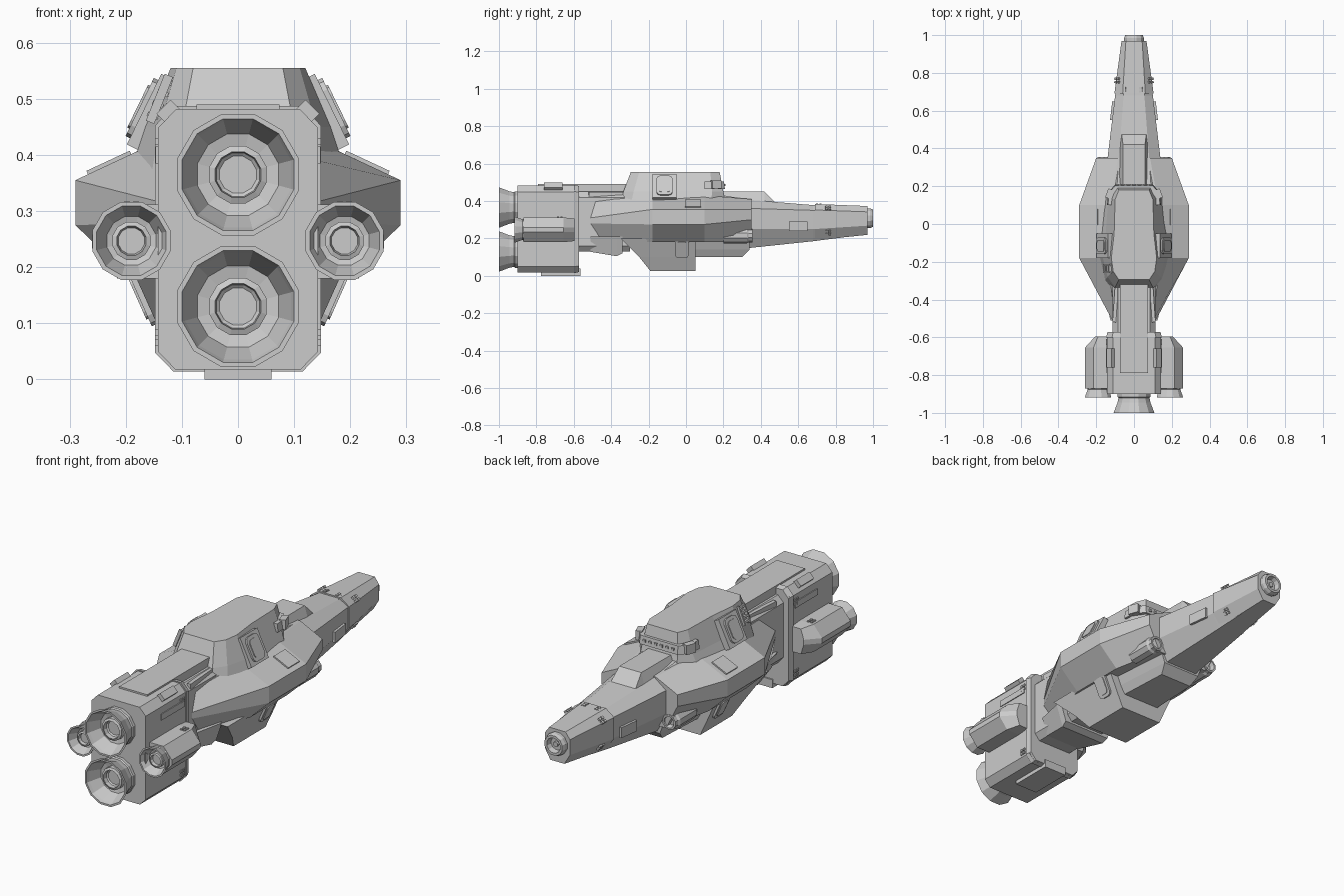
import bpy, bmesh, math
from mathutils import Matrix, Vector


def finish(name, bm):
    bmesh.ops.recalc_face_normals(bm, faces=bm.faces)
    me = bpy.data.meshes.new(name)
    bm.to_mesh(me)
    bm.free()
    ob = bpy.data.objects.new(name, me)
    bpy.context.collection.objects.link(ob)
    return ob


def sym(half):
    # mirror a half outline (x > 0) into a closed ring
    return half + [(-a, b) for a, b in reversed(half)]


def loft(name, sections, axis='y', flip=1):
    # sections: (position, ring); ring is (x,z) along y or (x,y) along z
    bm = bmesh.new()
    rings = []
    for t, ring in sections:
        rings.append([bm.verts.new((a * flip, t, b) if axis == 'y' else (a * flip, b, t)) for a, b in ring])
    n = len(rings[0])
    for r0, r1 in zip(rings, rings[1:]):
        for i in range(n):
            j = (i + 1) % n
            bm.faces.new((r0[i], r0[j], r1[j], r1[i]))
    bm.faces.new(rings[0])
    bm.faces.new(rings[-1])
    return finish(name, bm)


def lathe(name, profile, x, z, n=12):
    # profile (radius, y) turned about an axis parallel to y
    bm = bmesh.new()
    rings = []
    for r, y in profile:
        rings.append([bm.verts.new((x + r * math.cos((i + .5) * math.tau / n), y,
                                    z + r * math.sin((i + .5) * math.tau / n))) for i in range(n)])
    for r0, r1 in zip(rings, rings[1:]):
        for i in range(n):
            j = (i + 1) % n
            bm.faces.new((r0[i], r0[j], r1[j], r1[i]))
    bm.faces.new(rings[0])
    bm.faces.new(rings[-1])
    return finish(name, bm)


def box(name, c, s, tilt=0, yaw=0, bevel=0):
    # tilt leans the +x face upward (degrees), yaw turns about z
    bm = bmesh.new()
    bmesh.ops.create_cube(bm, size=1)
    bmesh.ops.scale(bm, vec=s, verts=bm.verts)
    if bevel:
        # round only the edges running through the thin x direction
        es = [e for e in bm.edges if abs(e.verts[0].co.x - e.verts[1].co.x) > 1e-5]
        bmesh.ops.bevel(bm, geom=es, offset=bevel, segments=2, profile=.5, affect='EDGES')
    m = Matrix.Rotation(math.radians(yaw), 4, 'Z') @ Matrix.Rotation(math.radians(-tilt), 4, 'Y')
    bmesh.ops.transform(bm, matrix=Matrix.Translation(c) @ m, verts=bm.verts)
    return finish(name, bm)


def both(name, c, s, tilt=0, yaw=0, bevel=0):
    for k, side in ((1, 'right'), (-1, 'left')):
        box(f'{name}_{side}', (c[0] * k, c[1], c[2]), s, tilt * k, yaw * k, bevel)


def dots(name, c, tilt=0, yaw=0):
    # square of four little manoeuvring jets on both sides
    t = math.radians(tilt)
    for a in (-1, 1):
        for b in (-1, 1):
            p = (c[0] - .009 * b * math.sin(t), c[1] + .009 * a, c[2] + .009 * b * math.cos(t))
            both(f'{name}_{a}_{b}', p, (.01, .012, .012), tilt, yaw)


# main hull with wide side edges
def hull(xt, zt, xe, z1, z0, xb, zb):
    return sym([(xt, zt), (xe, z1), (xe, z0), (xb, zb)])


loft('main_hull', [
    (-.51, hull(.10, .40, .115, .31, .28, .10, .20)),
    (-.18, hull(.14, .425, .29, .355, .275, .19, .18)),
    (.10, hull(.13, .43, .29, .355, .275, .19, .18)),
    (.35, hull(.085, .41, .20, .355, .30, .14, .18))])

# nose
loft('nose', [
    (.20, sym([(.09, .43), (.165, .37), (.165, .25), (.10, .13)])),
    (.35, sym([(.08, .405), (.14, .36), (.14, .25), (.085, .15)])),
    (.68, sym([(.055, .378), (.10, .35), (.10, .25), (.06, .185)])),
    (.97, sym([(.04, .37), (.062, .34), (.062, .27), (.035, .222)]))])
loft('nose_armour', [
    (.69, sym([(.06, .384), (.104, .352), (.104, .25), (.06, .19)])),
    (.97, sym([(.043, .373), (.066, .342), (.066, .268), (.037, .219)]))])
lathe('nose_nozzle', [(.054, .95), (.054, .985), (.048, 1), (.036, 1), (.03, .975), (.012, .975), (.012, .985)], 0, .308, 12)
both('nose_side_panel', (.115, .60, .265), (.012, .10, .05), yaw=7)
dots('nose_jet_upper', (.09, .76, .362), 50, 7)
dots('nose_jet_lower', (.082, .76, .232), -35, 7)
dots('nose_jet_top', (.04, .71, .38), 80)

# canopy bump
loft('canopy', [
    (.12, sym([(.06, .45), (.09, .40)])),
    (.42, sym([(.058, .45), (.075, .39)])),
    (.48, sym([(.066, .388), (.07, .37)]))])

# command tower
loft('tower', [
    (.36, sym([(.10, .22), (.17, .13), (.195, -.05), (.195, -.18), (.155, -.30), (.115, -.35)])),
    (.45, sym([(.095, .20), (.135, .14), (.15, -.05), (.165, -.18), (.14, -.28), (.10, -.335)])),
    (.555, sym([(.08, .18), (.10, .13), (.105, -.05), (.12, -.18), (.11, -.25), (.08, -.295)]))], 'z')
loft('tower_collar', [
    (.465, sym([(.10, .208), (.14, .165), (.142, .10), (.05, .10)])),
    (.505, sym([(.10, .203), (.135, .16), (.137, .10), (.05, .10)]))], 'z')
for i in range(6):
    box(f'collar_light_{i}', (-.075 + .03 * i, .207, .485), (.014, .008, .012))
both('collar_end', (.13, .16, .488), (.03, .05, .045), yaw=20)

# tower side windows
both('window_surround', (.154, -.115, .475), (.03, .13, .14), 26)
both('window_frame', (.164, -.115, .48), (.025, .088, .115), 26, bevel=.022)
both('window_glass', (.169, -.115, .482), (.022, .062, .085), 26, bevel=.016)
both('wing_panel', (.23, .037, .386), (.008, .085, .085), 65)
for k in range(4):
    box(f'tower_ladder_rung_{k}', (-.152 + .009 * k, -.235, .47 + .02 * k), (.02, .04, .008), -20)
for dy in (-.02, .02):
    box(f'tower_ladder_rail_{dy}', (-.140, -.235 + dy, .50), (.016, .007, .09), -22)

# lower keel and forward belly
loft('keel', [
    (.025, sym([(.11, .05), (.11, -.19)])),
    (.10, sym([(.145, .05), (.145, -.25)])),
    (.20, sym([(.19, .05), (.19, -.35)]))], 'z')
loft('forward_belly', [
    (.10, sym([(.085, .30), (.10, .0)])),
    (.14, sym([(.10, .34), (.125, .0)])),
    (.22, sym([(.13, .34), (.16, .0)]))], 'z')
both('keel_hatch_frame', (.165, -.022, .15), (.024, .075, .11), -24, bevel=.02)
both('keel_hatch', (.169, -.022, .149), (.024, .052, .082), -24, bevel=.014)

# tail neck, under fairing and dorsal beam
loft('neck', [
    (-.60, sym([(.085, .45), (.115, .42), (.115, .16), (.09, .13)])),
    (-.30, sym([(.085, .45), (.115, .42), (.115, .16), (.09, .13)]))])
loft('under_fairing', [
    (-.51, sym([(.125, .21), (.095, .128)])),
    (-.37, sym([(.155, .21), (.12, .105)])),
    (-.34, sym([(.155, .21), (.125, .12)]))])
box('dorsal_beam', (0, -.54, .455), (.148, .50, .07))
both('beam_rail', (.098, -.42, .43), (.018, .20, .035), yaw=4)

# engine block
block = [(.11, .482), (.143, .448), (.143, .05), (.112, .018)]
loft('engine_block', [(-.90, sym(block)), (-.58, sym(block))])
loft('block_collar', [(-.60, sym([(.116, .487), (.148, .452), (.148, .048), (.115, .014)])),
                      (-.572, sym([(.11, .48), (.14, .446), (.14, .054), (.11, .02)]))])
box('block_bottom_plate', (0, -.67, .02), (.12, .21, .04))
both('block_top_clamp', (.115, -.71, .468), (.05, .10, .035), 45)
dots('block_jet_upper', (.143, -.625, .415))
dots('block_jet_lower', (.143, -.625, .075))

# main engines
for z, nm in ((.365, 'upper'), (.13, 'lower')):
    lathe(f'main_engine_{nm}', [
        (.09, -.88), (.09, -.915), (.085, -.92), (.09, -.945), (.108, -.99), (.112, -1), (.103, -1), (.098, -.985),
        (.075, -.93), (.053, -.925), (.053, -.95), (.042, -.955), (.04, -.935), (.034, -.93)], 0, z, 12)

# side pods with small engines and front thrusters
for k, side in ((1, 'right'), (-1, 'left')):
    def ring(a, b, h):
        return [(.12, .246 + h), (a, .246 + h), (b, .258), (b, .234), (a, .246 - h), (.12, .246 - h)]
    loft(f'side_pod_{side}', [(-.87, ring(.215, .26, .066)), (-.655, ring(.215, .26, .066)),
                              (-.595, ring(.19, .205, .06))], flip=k)
    lathe(f'side_engine_{side}', [
        (.055, -.85), (.06, -.87), (.057, -.875), (.07, -.91), (.072, -.918), (.064, -.918), (.045, -.875),
        (.035, -.872), (.035, -.892), (.027, -.895), (.024, -.88)], k * .19, .247, 12)
    lathe(f'front_thruster_{side}', [
        (.042, .20), (.042, .325), (.036, .335), (.036, .355), (.027, .355), (.02, .335), (.01, .335)],
        k * .158, .215, 10)
dot_y = -.675
for a in (-1, 1):
    for b in (-1, 1):
        both(f'pod_jet_{a}_{b}', (.19 + a * .008, dot_y + b * .009, .313), (.011, .012, .008))
both('pod_mount', (.137, -.70, .40), (.02, .17, .03))
